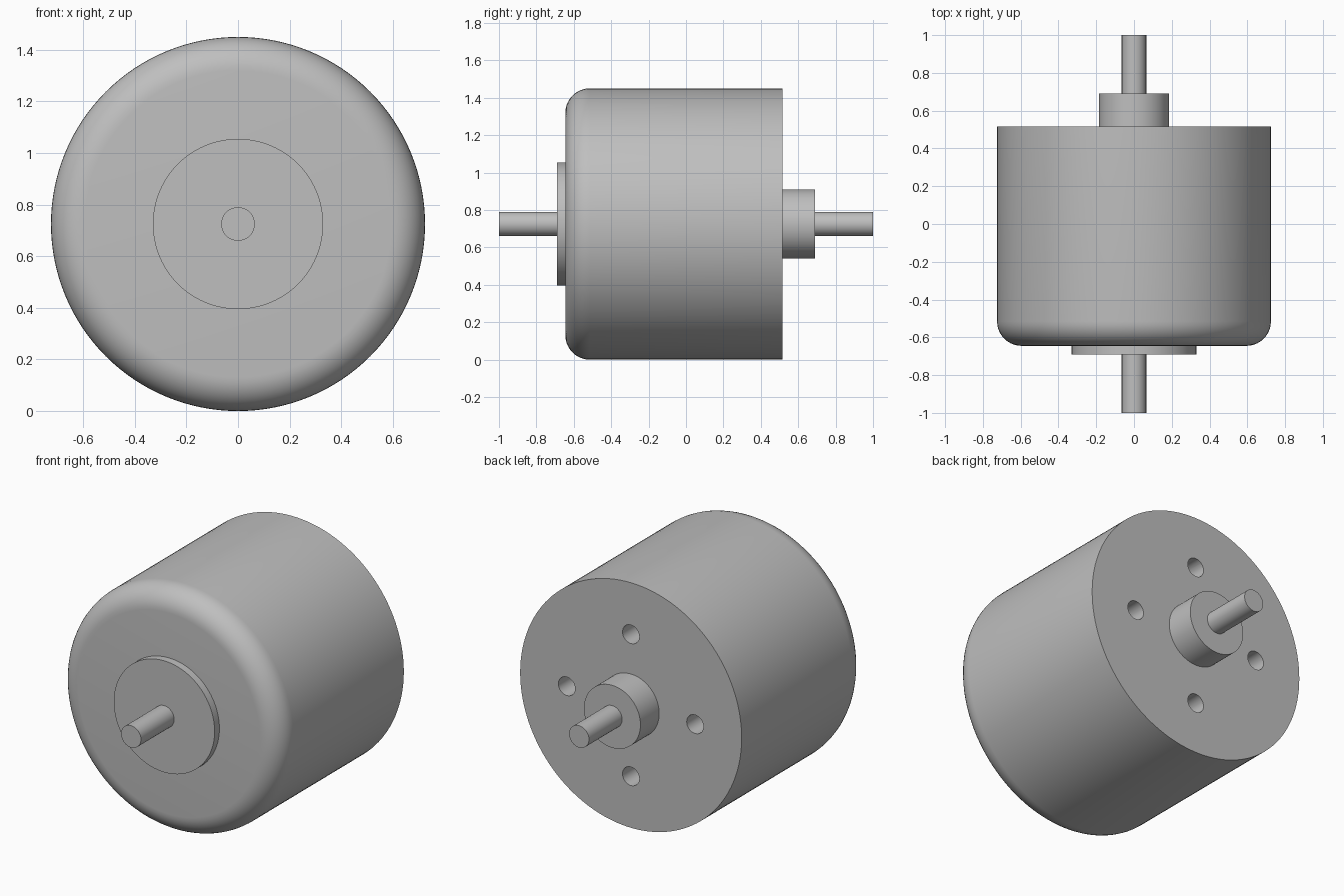
import bpy, bmesh
from math import radians, pi, sin, cos
from mathutils import Matrix

if "Cube" in bpy.data.objects:
    bpy.data.objects.remove(bpy.data.objects["Cube"], do_unlink=True)

AXIS_Z = 0.725
BODY_R = 0.725
FRONT, BACK = -0.645, 0.515

grey = bpy.data.materials.new("metal_grey")
grey.use_nodes = True
colour = (0.52, 0.52, 0.52, 1)
grey.diffuse_color = colour
grey.node_tree.nodes["Principled BSDF"].inputs["Base Color"].default_value = colour


def rod(name, radius, y0, y1, x=0, z=AXIS_Z, sides=96, round_front=0):
    """Cylinder along y, optionally with a rounded front rim."""
    bm = bmesh.new()
    bmesh.ops.create_cone(bm, cap_ends=True, segments=sides,
                          radius1=radius, radius2=radius, depth=y1 - y0)
    turn = Matrix.Translation((x, (y0 + y1) / 2, z)) @ Matrix.Rotation(pi / 2, 4, 'X')
    bmesh.ops.transform(bm, matrix=turn, verts=bm.verts)
    if round_front:
        rim = [e for e in bm.edges if all(v.co.y < y0 + 0.001 for v in e.verts)]
        bmesh.ops.bevel(bm, geom=rim, offset=round_front, segments=10,
                        profile=0.5, affect='EDGES')
    bmesh.ops.recalc_face_normals(bm, faces=bm.faces)
    mesh = bpy.data.meshes.new(name)
    bm.to_mesh(mesh)
    bm.free()
    mesh.materials.append(grey)
    ob = bpy.data.objects.new(name, mesh)
    bpy.context.collection.objects.link(ob)
    return ob


def select(ob):
    bpy.ops.object.select_all(action='DESELECT')
    ob.select_set(True)
    bpy.context.view_layer.objects.active = ob


# Motor can with rounded front rim
body = rod("motor_body", BODY_R, FRONT, BACK, sides=128, round_front=0.13)

# Four blind mounting holes in the back face
for i in range(4):
    a = i * pi / 2
    cutter = rod("hole_cutter", 0.055, BACK - 0.2, BACK + 0.1,
                 x=0.42 * cos(a), z=AXIS_Z + 0.42 * sin(a), sides=32)
    cutter.hide_render = True
    select(body)
    cut = body.modifiers.new("mounting_hole", 'BOOLEAN')
    cut.object = cutter
    cut.operation = 'DIFFERENCE'
    cut.solver = 'EXACT'
    bpy.ops.object.modifier_apply(modifier=cut.name)
    bpy.data.objects.remove(cutter, do_unlink=True)

# Bearing bosses and shaft ends
parts = [
    body,
    rod("front_boss", 0.33, -0.69, FRONT),
    rod("back_collar", 0.185, BACK, 0.69),
    rod("front_shaft", 0.065, -1, -0.69, sides=48),
    rod("back_shaft", 0.065, 0.69, 1, sides=48),
]
for part in parts:
    select(part)
    bpy.ops.object.shade_smooth_by_angle(angle=radians(30))
